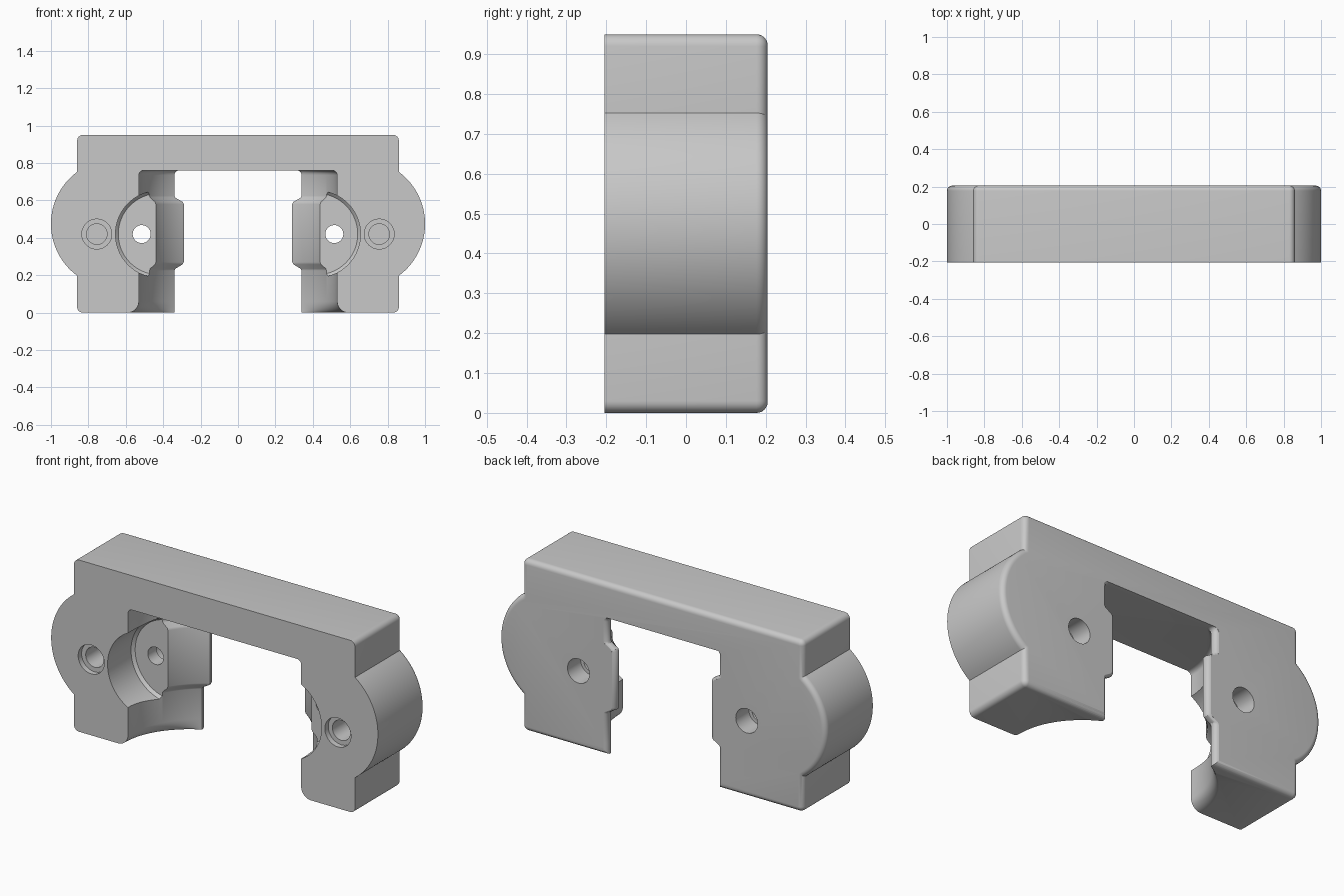
import bpy
import bmesh
from math import sin, cos, acos, sqrt, pi, radians

old = bpy.data.objects.get("Cube")
if old:
    bpy.data.objects.remove(old, do_unlink=True)

FRONT, BACK = -0.205, 0.205
ROUND = 0.028          # rounding of the rear edges


def steps(a, b, n):
    return [a + (b - a) * i / n for i in range(n + 1)]


def loft(name, rings):
    """Closed solid through rings that share one point count."""
    bm = bmesh.new()
    loops = [[bm.verts.new(p) for p in ring] for ring in rings]
    n = len(loops[0])
    for low, high in zip(loops, loops[1:]):
        for i in range(n):
            j = (i + 1) % n
            bm.faces.new((low[i], low[j], high[j], high[i]))
    bm.faces.new(loops[0][::-1])
    bm.faces.new(loops[-1])
    bmesh.ops.triangulate(bm, faces=[f for f in bm.faces if len(f.verts) == 4])
    bmesh.ops.recalc_face_normals(bm, faces=bm.faces[:])
    mesh = bpy.data.meshes.new(name)
    bm.to_mesh(mesh)
    bm.free()
    obj = bpy.data.objects.new(name, mesh)
    bpy.context.collection.objects.link(obj)
    return obj


def mirrored(half):
    return half + [(-x, v) for x, v in reversed(half)]


def outline(d):
    """Front outline inset by d: block with a round lobe on each side."""
    half = []
    corner, lobe = 0.03 - d, 0.345 - d
    half += [(0.83 + corner * cos(a), 0.03 + corner * sin(a)) for a in steps(-pi / 2, 0, 6)]
    reach = acos((0.205 - d) / lobe)
    half += [(0.655 + lobe * cos(a), 0.475 + lobe * sin(a)) for a in steps(-reach, reach, 40)]
    half += [(0.83 + corner * cos(a), 0.92 + corner * sin(a)) for a in steps(0, pi / 2, 6)]
    return mirrored(half)


def opening_section(wide, narrow):
    """Plan of the opening: wide in front, curving to a narrow rear gap."""
    deep = 0.375 / sqrt(1 - (narrow / wide) ** 2)
    half = [(wide, FRONT - 0.2)]
    half += [(wide * cos(t), FRONT + deep * sin(t)) for t in steps(0, acos(narrow / wide), 28)]
    r = 0.025
    half += [(narrow + r - r * cos(a), BACK - r + r * sin(a)) for a in steps(0, radians(80), 5)]
    half.append((narrow + r, BACK + 0.1))
    return mirrored(half)


def drill(x, z, stations, sides=48):
    """Turned cutter along y from (y, radius) stations."""
    return loft("cutter", [[(x + r * cos(2 * pi * i / sides), y, z + r * sin(2 * pi * i / sides))
                            for i in range(sides)] for y, r in stations])


# Bracket body with rounded rear edges
profile = [(FRONT, 0)]
profile += [(BACK - ROUND + ROUND * sin(a), ROUND * (1 - cos(a))) for a in steps(0, pi / 2, 6)]
body = loft("bracket_body", [[(x, y, z) for x, z in outline(d)] for y, d in profile])

# Opening: flared feet, raised pads halfway up, rounded top corners
levels = [(-0.1, 0.59, 0.34)]
levels += [(0.06 - 0.06 * cos(a), 0.59 - 0.06 * sin(a), 0.34) for a in steps(0, pi / 2, 8)]
levels += [(0.225, 0.53, 0.34), (0.235, 0.527, 0.335), (0.258, 0.504, 0.296), (0.27, 0.50, 0.29),
           (0.58, 0.50, 0.29), (0.592, 0.504, 0.296), (0.615, 0.527, 0.335), (0.625, 0.53, 0.34)]
levels += [(0.735 + 0.025 * sin(a), 0.505 + 0.025 * cos(a), 0.315 + 0.025 * cos(a))
           for a in steps(0, pi / 2, 5)]
cutters = [loft("cutter", [[(x, y, z) for x, y in opening_section(w, n)] for z, w, n in levels])]

# Round pockets, stepped through holes and front screw holes
for side in (-1, 1):
    cutters.append(drill(side * 0.423, 0.42, [(-0.3, 0.232), (0.0, 0.232), (0.015, 0.217)], 80))
    cutters.append(drill(side * 0.515, 0.42, [(-0.1, 0.048), (0.09, 0.048), (0.09, 0.067), (0.3, 0.067)]))
    cutters.append(drill(side * 0.755, 0.42, [(-0.3, 0.08), (-0.175, 0.08), (-0.175, 0.055), (0.0, 0.055)]))

bpy.ops.object.select_all(action="DESELECT")
body.select_set(True)
bpy.context.view_layer.objects.active = body
for cutter in cutters:
    cutter.hide_render = True
    mod = body.modifiers.new("cut", "BOOLEAN")
    mod.operation = "DIFFERENCE"
    mod.solver = "EXACT"
    mod.object = cutter
    bpy.ops.object.modifier_apply(modifier=mod.name)
    bpy.data.objects.remove(cutter, do_unlink=True)

# Grey finish
grey = bpy.data.materials.new("light_grey")
grey.use_nodes = True
colour = (0.58, 0.58, 0.58, 1)
grey.diffuse_color = colour
grey.node_tree.nodes["Principled BSDF"].inputs["Base Color"].default_value = colour
body.data.materials.clear()
body.data.materials.append(grey)
bpy.ops.object.shade_smooth_by_angle(angle=radians(30))
